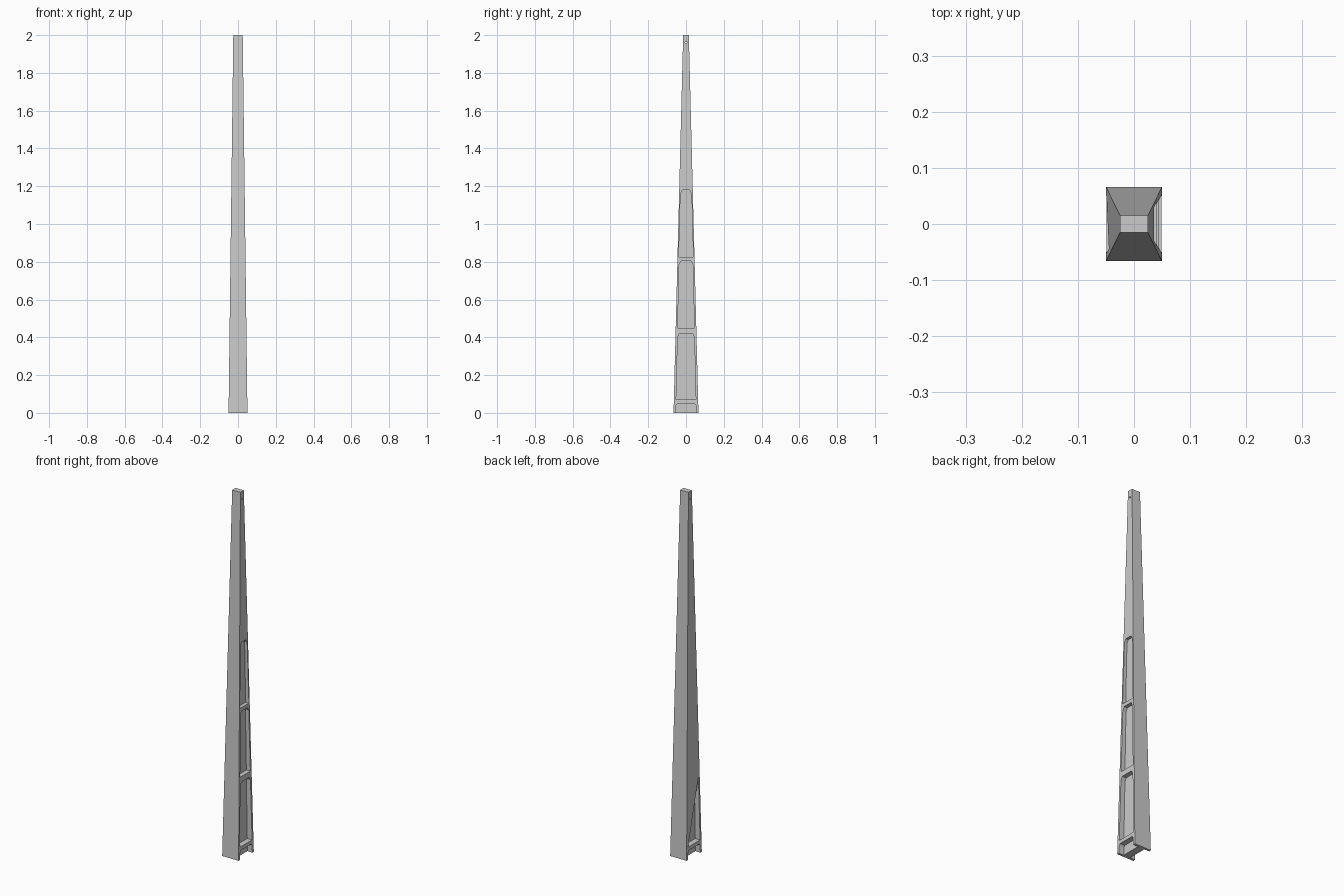
import bpy, bmesh, math

if "Cube" in bpy.data.objects:
    bpy.data.objects.remove(bpy.data.objects["Cube"])


def mesh_object(name, bm):
    bmesh.ops.recalc_face_normals(bm, faces=bm.faces[:])
    me = bpy.data.meshes.new(name)
    bm.to_mesh(me)
    bm.free()
    ob = bpy.data.objects.new(name, me)
    bpy.context.collection.objects.link(ob)
    return ob


def prism(bm, profile, x0, x1):
    """Extrude a (y, z) outline along x."""
    f = bm.faces.new([bm.verts.new((x0, y, z)) for y, z in profile])
    ext = bmesh.ops.extrude_face_region(bm, geom=[f])
    verts = [g for g in ext["geom"] if isinstance(g, bmesh.types.BMVert)]
    bmesh.ops.translate(bm, verts=verts, vec=(x1 - x0, 0, 0))


def panel(z0, z1, w0, w1, c=0.01):
    """Tapered panel outline with clipped upper corners."""
    return [(-w0, z0), (w0, z0), (w1, z1 - 2 * c), (w1 - c, z1),
            (-w1 + c, z1), (-w1, z1 - 2 * c)]


# Tapered post
bm = bmesh.new()
bmesh.ops.create_cube(bm, size=2)
for v in bm.verts:
    top = v.co.z > 0
    v.co.x *= 0.025 if top else 0.05
    v.co.y *= 0.015 if top else 0.066
    v.co.z = 2.0 if top else 0.0
post = mesh_object("tapered_post", bm)

# Recesses in the right side
web = 0.02
bm = bmesh.new()
for z0, z1, w0, w1 in [(0.07, 0.42, 0.052, 0.044),
                       (0.45, 0.805, 0.044, 0.036),
                       (0.825, 1.18, 0.038, 0.029)]:
    prism(bm, panel(z0, z1, w0, w1), web, 0.1)

# Open notches at the foot on both sides
for s in (-1, 1):
    prism(bm, [(-0.054, -0.05), (0.054, -0.05), (0.052, 0.04),
               (0.045, 0.05), (-0.045, 0.05), (-0.052, 0.04)],
          s * web, s * 0.1)

# Triangular opening low on the left side
prism(bm, [(-0.052, 0.07), (0.052, 0.07), (-0.044, 0.42)], -web, -0.1)
cutter = mesh_object("recess_cutter", bm)
cutter.hide_render = True
cutter.hide_viewport = True

# Small pin hole near the tip
bm = bmesh.new()
prism(bm, [(0.005 * math.cos(i * math.pi / 4),
            1.96 + 0.005 * math.sin(i * math.pi / 4)) for i in range(8)],
      -0.1, 0.1)
pin = mesh_object("pin_hole_cutter", bm)
pin.hide_render = True
pin.hide_viewport = True

for c in (cutter, pin):
    m = post.modifiers.new(c.name, 'BOOLEAN')
    m.operation = 'DIFFERENCE'
    m.solver = 'EXACT'
    m.object = c

# Apply the cuts and drop the cutters
bpy.context.view_layer.objects.active = post
post.select_set(True)
for m in list(post.modifiers):
    bpy.ops.object.modifier_apply(modifier=m.name)
for c in (cutter, pin):
    bpy.data.objects.remove(c)
